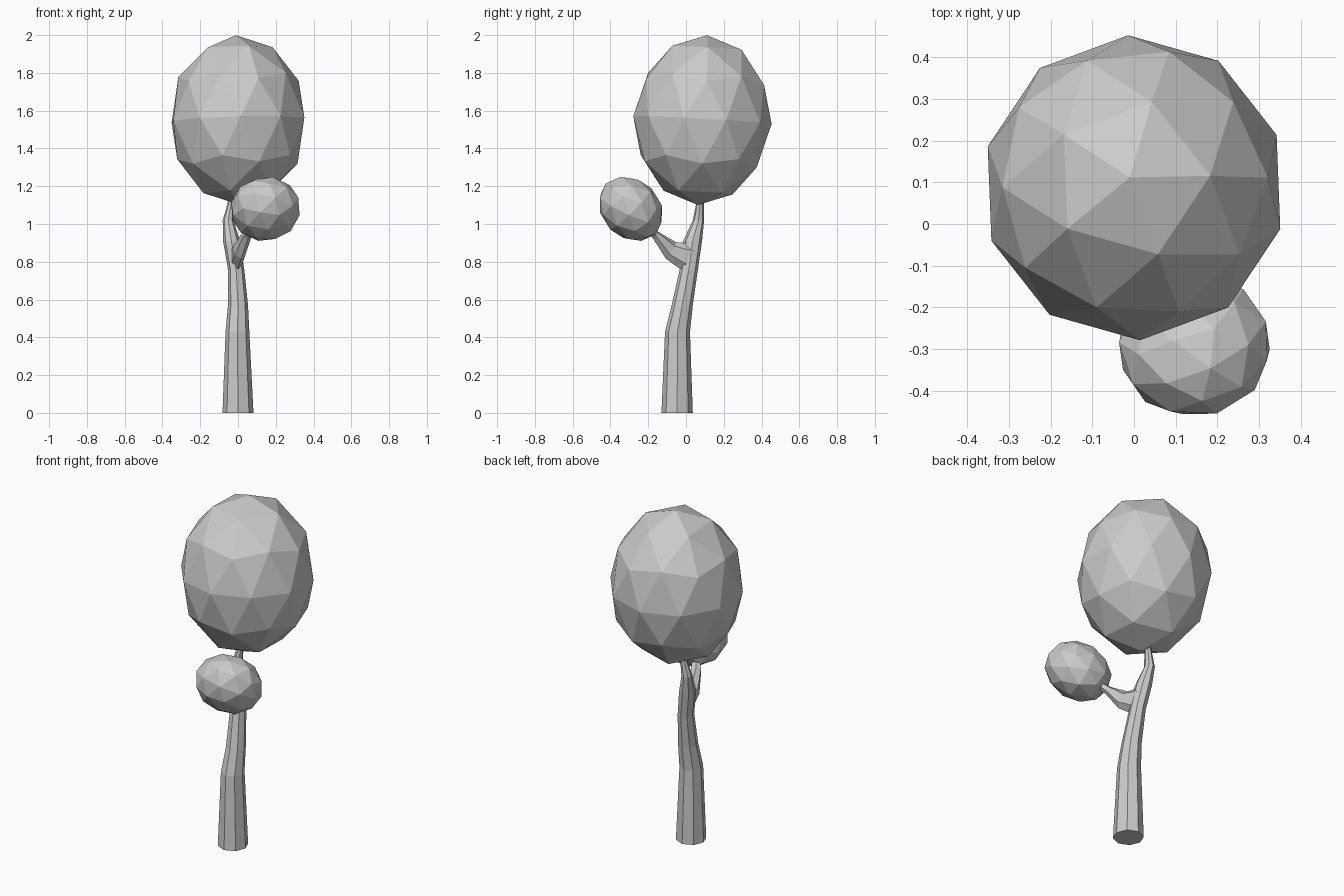
import bpy, bmesh, math
from mathutils import Vector

if "Cube" in bpy.data.objects:
    bpy.data.objects.remove(bpy.data.objects["Cube"])


def loft(name, rings, sides, horizontal=False):
    """Capped flat-faced tube through rings of (centre, half width, half height)."""
    bm = bmesh.new()
    pts = [Vector(r[0]) for r in rings]
    loops = []
    for i, (c, w, h) in enumerate(rings):
        d = pts[min(i + 1, len(pts) - 1)] - pts[max(i - 1, 0)]
        if horizontal:
            d = Vector((0, 0, 1))
            ux, uy = Vector((1, 0, 0)), Vector((0, 1, 0))
        else:
            q = d.to_track_quat('Z', 'Y')
            ux, uy = q @ Vector((1, 0, 0)), q @ Vector((0, 1, 0))
        loop = []
        for k in range(sides):
            a = 2 * math.pi * k / sides + math.pi / 2
            loop.append(bm.verts.new(pts[i] + ux * w * math.cos(a) + uy * h * math.sin(a)))
        loops.append(loop)
    for a, b in zip(loops, loops[1:]):
        for k in range(sides):
            n = (k + 1) % sides
            bm.faces.new((a[k], a[n], b[n], b[k]))
    bm.faces.new(loops[0][::-1])
    bm.faces.new(loops[-1])
    bmesh.ops.recalc_face_normals(bm, faces=bm.faces)
    me = bpy.data.meshes.new(name)
    bm.to_mesh(me)
    bm.free()
    ob = bpy.data.objects.new(name, me)
    bpy.context.collection.objects.link(ob)


def foliage(name, loc, scale, rot):
    bpy.ops.mesh.primitive_ico_sphere_add(subdivisions=2, radius=1, location=loc,
                                          rotation=[math.radians(a) for a in rot])
    ob = bpy.context.object
    ob.name = name
    ob.scale = scale


# Bent, tapering trunk
loft("trunk", [
    ((0, -0.047, 0), 0.082, 0.083),
    ((-0.003, -0.045, 0.43), 0.063, 0.066),
    ((0, -0.02, 0.57), 0.053, 0.056),
    ((-0.01, 0.015, 0.76), 0.043, 0.048),
    ((-0.035, 0.035, 0.91), 0.044, 0.050),
    ((-0.052, 0.066, 1.02), 0.029, 0.030),
    ((-0.038, 0.073, 1.10), 0.019, 0.021),
    ((-0.03, 0.075, 1.16), 0.017, 0.019),
], 8, horizontal=True)

# Side branch, flared where it leaves the trunk
loft("branch", [
    ((-0.01, 0.02, 0.82), 0.033, 0.080),
    ((0.008, -0.08, 0.86), 0.034, 0.052),
    ((0.045, -0.16, 0.94), 0.030, 0.024),
    ((0.09, -0.22, 1.0), 0.022, 0.020),
], 6)

# Leaf crowns
foliage("large_crown", (0, 0.087, 1.55), (0.365, 0.367, 0.45), (-3.2, -1.2, 2.3))
foliage("small_crown", (0.145, -0.292, 1.08), (0.187, 0.155, 0.19), (45, 0, 8))
